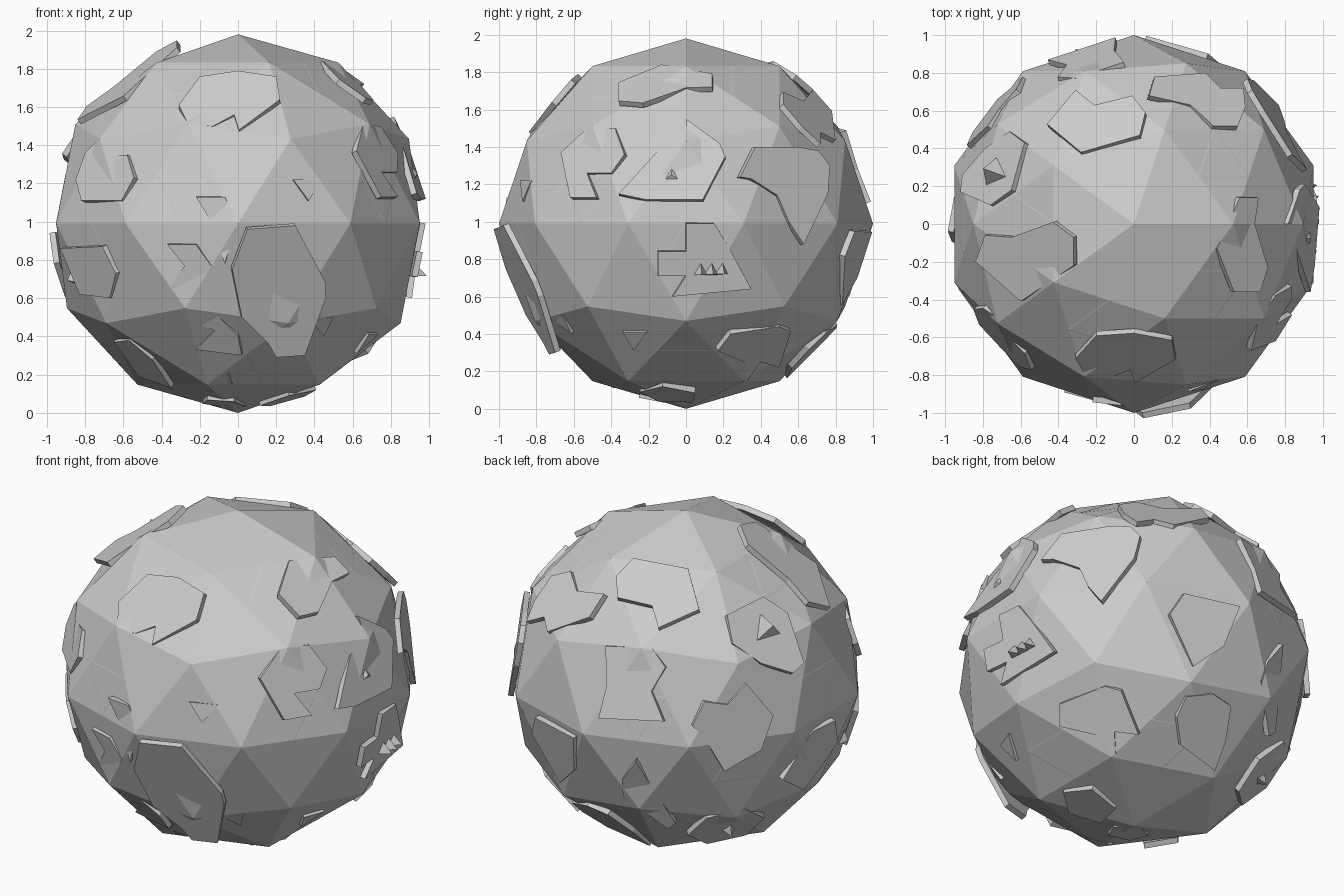
import bpy, bmesh, math
from mathutils import Vector

if "Cube" in bpy.data.objects:
    bpy.data.objects.remove(bpy.data.objects["Cube"])

CENTRE = Vector((0, 0, 0.99))
OUTER, THICK = 0.957, 0.032          # plate top distance from the centre, plate thickness

grey = bpy.data.materials.new("stone_grey")
grey.diffuse_color = (0.6, 0.6, 0.6, 1)
grey.use_nodes = True
grey.node_tree.nodes["Principled BSDF"].inputs["Base Color"].default_value = grey.diffuse_color


def make(name, bm):
    bmesh.ops.recalc_face_normals(bm, faces=bm.faces)
    me = bpy.data.meshes.new(name)
    bm.to_mesh(me)
    bm.free()
    me.materials.append(grey)
    ob = bpy.data.objects.new(name, me)
    ob.location = CENTRE
    bpy.context.collection.objects.link(ob)
    return ob


def ball(name, subdiv, radius):
    bm = bmesh.new()
    bmesh.ops.create_icosphere(bm, subdivisions=subdiv, radius=radius)
    ob = make(name, bm)
    ob.scale = (1, 1, 0.99)


def prism(name, top, n):
    """Flat slab from its outer outline, thickened inwards along n."""
    bm = bmesh.new()
    a = [bm.verts.new(p) for p in top]
    b = [bm.verts.new(p - n * THICK) for p in top]
    bm.faces.new(a)
    bm.faces.new(b[::-1])
    for i in range(len(a)):
        j = (i + 1) % len(a)
        bm.faces.new((a[j], a[i], b[i], b[j]))
    make(name, bm)


# Drawing planes: turn about z, tilt, height of the ball centre on the drawing
VIEWS = {"front": (0, 0, 0.99), "right": (90, 0, 0.99), "top": (0, 90, 0),
         "back_left": (220, 25, 0), "back_right": (140, -25, 0)}


def plate(view, *pts):
    """Tangent slab whose outline is drawn in one of the views."""
    a, e, v0 = VIEWS[view]
    a, e = math.radians(a), math.radians(e)
    r = Vector((math.cos(a), math.sin(a), 0))
    up = Vector((-math.sin(a) * math.sin(e), math.cos(a) * math.sin(e), math.cos(e)))
    t = r.cross(up)
    uv = [(u, v - v0) for u, v in pts]
    cu = (min(p[0] for p in uv) + max(p[0] for p in uv)) / 2
    cv = (min(p[1] for p in uv) + max(p[1] for p in uv)) / 2
    w = math.sqrt(max(0.08, 1 - cu * cu - cv * cv))
    n = (r * cu + up * cv + t * w).normalized()
    top = []
    for u, v in uv:
        q = r * u + up * v
        top.append(q + t * ((OUTER - n.dot(q)) / n.dot(t)))
    prism("land_plate", top, n)


def disc(direction, radius, sides, turn=0):
    """Regular slab for the parts seen only edge-on."""
    n = Vector(direction).normalized()
    x = n.orthogonal().normalized()
    y = n.cross(x)
    ang = [turn + math.tau * i / sides for i in range(sides)]
    prism("land_plate", [n * OUTER + (x * math.cos(k) + y * math.sin(k)) * radius for k in ang], n)


def peak(direction, radius, height, sides=3):
    n = Vector(direction).normalized()
    bm = bmesh.new()
    bmesh.ops.create_cone(bm, cap_ends=True, segments=sides, radius1=radius, radius2=0, depth=height)
    rot = n.to_track_quat('Z', 'Y').to_matrix()
    for v in bm.verts:
        v.co = rot @ v.co + n * (OUTER - 0.01 + height / 2)
    make("mountain_peak", bm)


# Faceted globe with a finer core that just breaks through the facets
ball("globe", 2, 1.0)
ball("globe_core", 3, 0.952)

# Plates on the front
plate("front", (-.31, 1.61), (-.26, 1.51), (-.13, 1.5), (-.02, 1.56), (.005, 1.48),
      (.22, 1.64), (.2, 1.76), (0, 1.79), (-.2, 1.76))
plate("front", (-.85, 1.22), (-.82, 1.11), (-.61, 1.11), (-.545, 1.23), (-.58, 1.35),
      (-.68, 1.34), (-.72, 1.44), (-.8, 1.36))
plate("front", (-.93, .86), (-.71, .87), (-.64, .73), (-.67, .6), (-.83, .62))
plate("front", (-.59, 1.0), (-.45, 1.0), (-.52, .89))
plate("front", (-.37, .88), (-.22, .88), (-.14, .77), (-.2, .65), (-.36, .65), (-.28, .77))
plate("front", (.05, .96), (.3, .98), (.46, .68), (.46, .6), (.35, .3), (.2, .29),
      (.16, .36), (.02, .5), (-.03, .75))
plate("front", (-.28, .54), (-.12, .52), (0, .4), (.02, .3), (-.22, .33), (-.12, .43), (-.25, .48))
plate("front", (-.22, 1.13), (-.07, 1.13), (0, 1.0), (-.07, .78), (-.14, 1.0))
plate("front", (.29, 1.22), (.44, 1.22), (.37, 1.11))
plate("front", (-.65, .37), (-.57, .38), (-.45, .28), (-.35, .13), (-.52, .19))
plate("front", (-.16, .11), (-.05, .21), (-.03, .15))
plate("front", (.38, .48), (.5, .5), (.45, .4))

# Plates on the right
plate("right", (-.67, 1.37), (-.52, 1.51), (-.38, 1.5), (-.33, 1.36), (-.4, 1.26),
      (-.53, 1.26), (-.48, 1.13), (-.62, 1.13))
plate("right", (0, 1.55), (.18, 1.42), (.21, 1.35), (.09, 1.12), (-.22, 1.12),
      (-.36, 1.15), (-.15, 1.38), (0, 1.45))
plate("right", (.29, 1.24), (.37, 1.4), (.6, 1.4), (.71, 1.38), (.77, 1.3), (.76, 1.15),
      (.63, .88), (.55, 1.0), (.49, 1.14), (.35, 1.23))
plate("right", (-.15, .84), (0, .84), (0, .99), (.15, .99), (.22, .88), (.35, .64),
      (-.07, .6), (0, .71), (-.15, .71))
plate("right", (.17, .31), (.24, .4), (.5, .44), (.56, .41), (.5, .22), (.4, .25),
      (.33, .15), (.33, .24))
plate("right", (-.34, .41), (-.21, .41), (-.28, .31))

# Plates on the upper side
plate("top", (.44, -.13), (.56, .14), (.66, .14), (.64, 0), (.71, -.23), (.67, -.36), (.53, -.36))
plate("top", (-.46, .53), (-.31, .71), (-.21, .63), (-.01, .68), (.06, .59), (.03, .47), (-.28, .38))
plate("top", (.08, .68), (.11, .78), (.38, .8), (.46, .72), (.58, .72), (.59, .62),
      (.55, .52), (.42, .52), (.3, .63))
plate("top", (-.66, .49), (-.58, .43), (-.65, .18), (-.76, .1), (-.92, .17), (-.91, .26), (-.79, .4))
plate("top", (-.32, -.22), (-.32, -.07), (-.43, .01), (-.65, -.07), (-.79, -.06),
      (-.84, -.2), (-.77, -.26), (-.6, -.41))

# Plates on the back and left
plate("back_left", (-.51, .16), (-.26, .14), (-.19, .03), (-.27, -.1), (-.21, -.27),
      (-.56, -.24), (-.51, -.06))
plate("back_left", (-.05, -.3), (.02, -.17), (.15, -.19), (.26, -.08), (.41, -.26),
      (.34, -.45), (.13, -.56), (.03, -.39))
plate("back_left", (-.36, -.49), (-.13, -.84), (-.17, -.87), (-.42, -.68), (-.43, -.59))
plate("back_left", (.47, -.62), (.64, -.36), (.78, -.3), (.8, -.42), (.7, -.56), (.6, -.68))
plate("back_right", (.2, .24), (.28, .36), (.59, .3), (.5, .07), (.33, -.05))
plate("back_right", (.24, -.33), (.29, -.22), (.44, -.2), (.54, -.26), (.51, -.45),
      (.45, -.61), (.26, -.48))

# Plates underneath
disc((-.6, .45, -.66), 0.22, 6)
disc((.27, -.09, -.95), 0.16, 5, 0.4)
disc((-.08, -.15, -.97), 0.12, 5)

# Mountain peaks
for y in (.08, .14, .2):
    peak((.94, y, -.26), 0.05, 0.08)
peak((-.76, .28, .58), 0.1, 0.1)
peak((.97, -.08, .27), 0.07, 0.03)
peak((.94, -.24, .2), 0.06, 0.03)
peak((-.6, .42, -.68), 0.05, 0.06)
peak((-.9, -.3, -.3), 0.05, 0.04)
